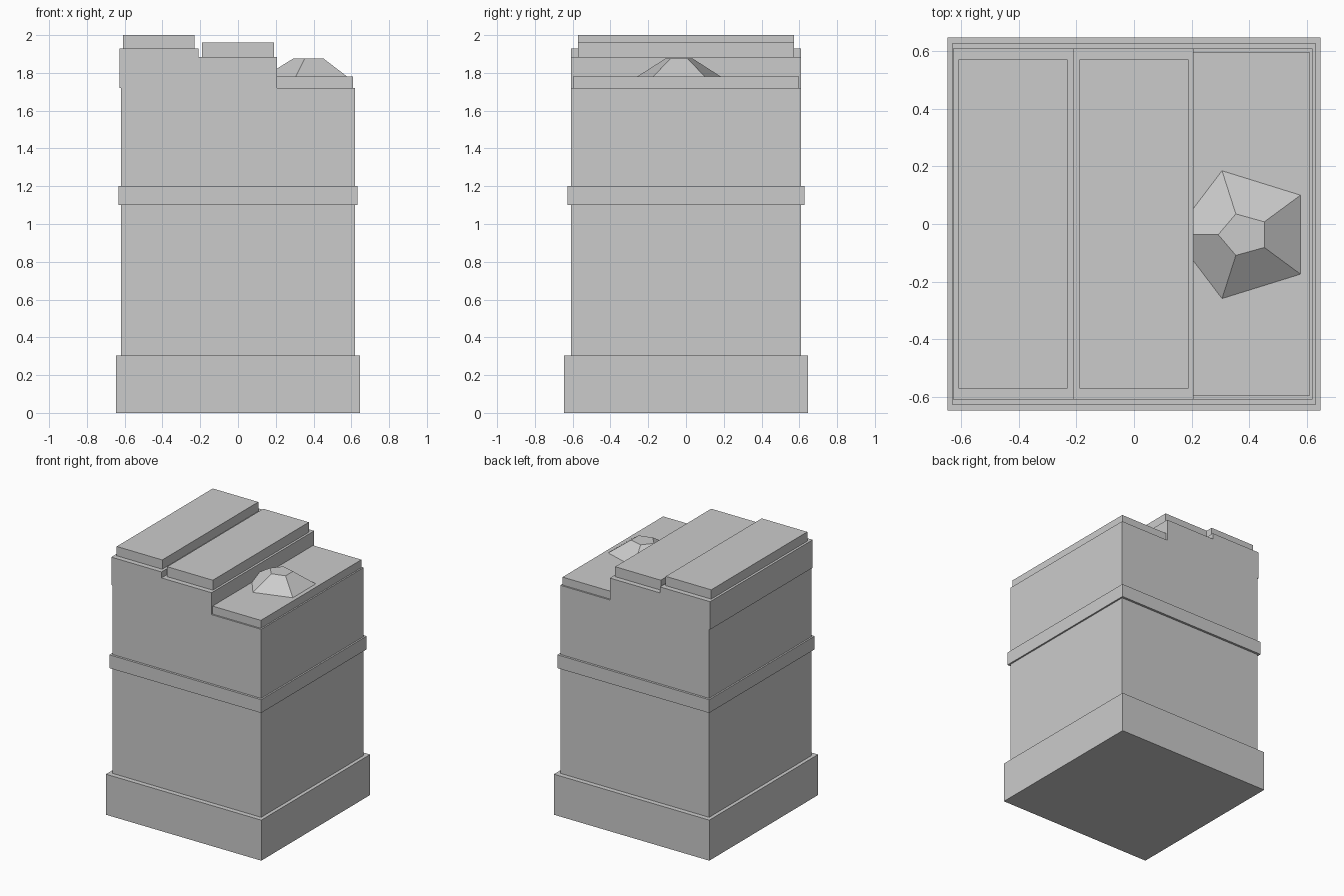
import bpy, bmesh, math

if "Cube" in bpy.data.objects:
    bpy.data.objects.remove(bpy.data.objects["Cube"])

stone = bpy.data.materials.new("plain grey")
stone.diffuse_color = (0.6, 0.6, 0.6, 1)
stone.use_nodes = True
stone.node_tree.nodes["Principled BSDF"].inputs["Base Color"].default_value = stone.diffuse_color


def finish(name, bm):
    bmesh.ops.recalc_face_normals(bm, faces=bm.faces[:])
    mesh = bpy.data.meshes.new(name)
    bm.to_mesh(mesh)
    bm.free()
    mesh.materials.append(stone)
    obj = bpy.data.objects.new(name, mesh)
    bpy.context.collection.objects.link(obj)
    return obj


def loft(name, lower, upper):
    """Closed solid between two matching rings of points."""
    bm = bmesh.new()
    a = [bm.verts.new(p) for p in lower]
    b = [bm.verts.new(p) for p in upper]
    n = len(a)
    bm.faces.new(a[::-1])
    bm.faces.new(b)
    for i in range(n):
        j = (i + 1) % n
        bm.faces.new((a[i], a[j], b[j], b[i]))
    return finish(name, bm)


def box(name, x0, x1, half_y, z0, z1):
    ring = [(x0, -half_y), (x1, -half_y), (x1, half_y), (x0, half_y)]
    return loft(name, [(x, y, z0) for x, y in ring], [(x, y, z1) for x, y in ring])


# Plinth and the band round the middle
box("plinth", -0.647, 0.647, 0.647, 0, 0.305)
box("middle_band", -0.632, 0.632, 0.627, 1.10, 1.20)

# Main block with its stepped top, extruded front to back
profile = [(-0.62, 0.3), (0.62, 0.3), (0.62, 1.72), (0.207, 1.72), (0.207, 1.885),
           (-0.21, 1.885), (-0.21, 1.93), (-0.628, 1.93), (-0.628, 1.72), (-0.62, 1.72)]
loft("stepped_body", [(x, -0.61, z) for x, z in profile], [(x, 0.61, z) for x, z in profile])

# Slabs lying on the three steps
for name, x0, x1, hy, z0, z1 in [
        ("high_slab", -0.61, -0.231, 0.571, 1.93, 2.0),
        ("middle_slab", -0.19, 0.19, 0.571, 1.885, 1.96),
        ("low_slab", 0.2, 0.609, 0.598, 1.72, 1.78)]:
    box(name, x0, x1, hy, z0, z1)


# Five-sided mound on the low slab
def pentagon(rx, ry, z):
    return [(0.381 + rx * math.cos(math.radians(36 + 72 * i)),
             -0.037 + ry * math.sin(math.radians(36 + 72 * i)), z) for i in range(5)]


loft("mound", pentagon(0.2455, 0.235, 1.779), pentagon(0.0885, 0.0757, 1.876))
